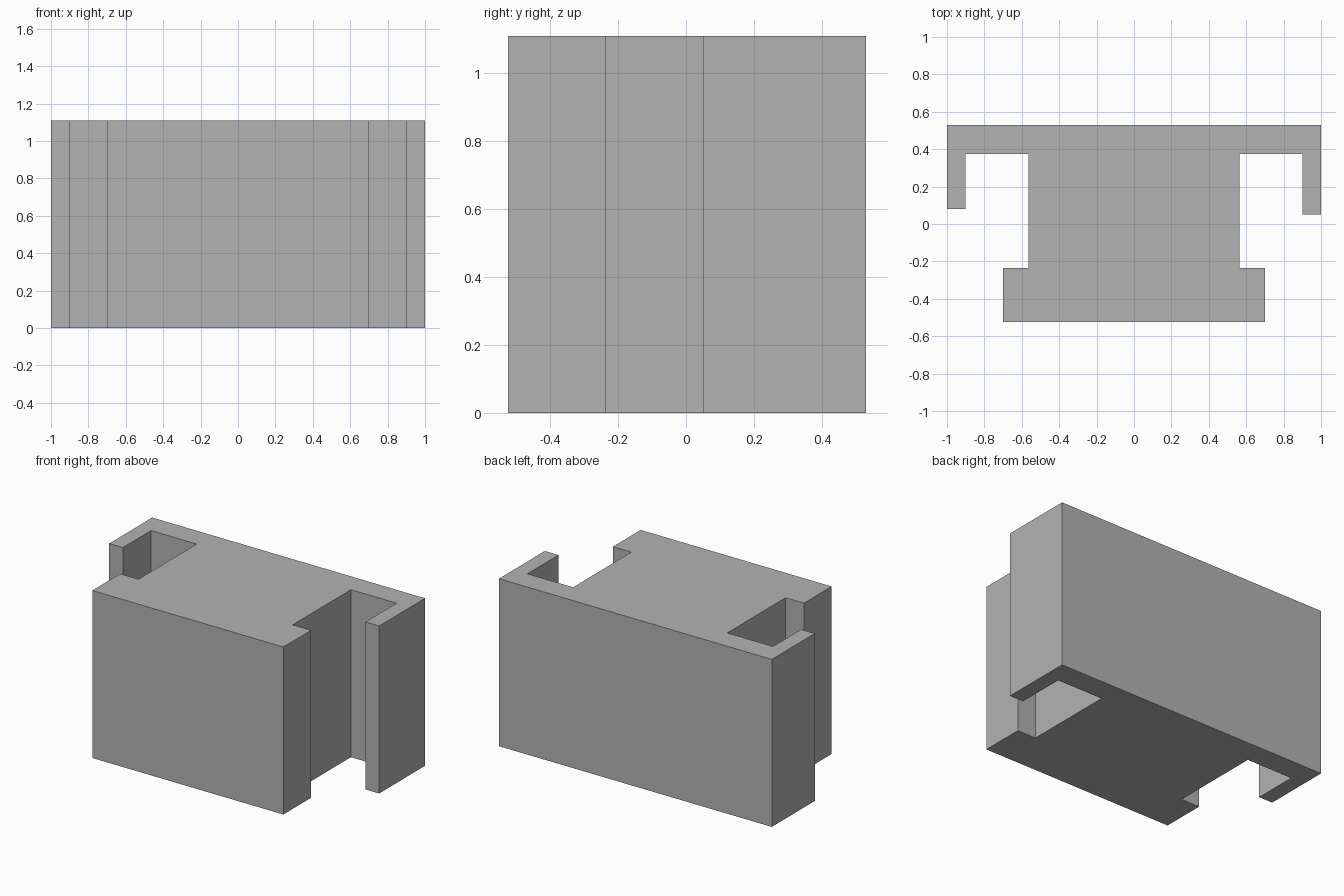
import bpy
import bmesh

cube = bpy.data.objects.get("Cube")
if cube:
    bpy.data.objects.remove(cube, do_unlink=True)

HEIGHT = 1.11

# Plain grey material
grey = bpy.data.materials.new("plain_grey")
grey.use_nodes = True
colour = (0.45, 0.45, 0.45, 1)
grey.diffuse_color = colour
grey.node_tree.nodes["Principled BSDF"].inputs["Base Color"].default_value = colour


def half_profile(lip_end):
    """Right half of the cross-section, from front to back."""
    return [(0.70, -0.525), (0.70, -0.235), (0.565, -0.235), (0.565, 0.375),
            (0.90, 0.375), (0.90, lip_end), (1.0, lip_end), (1.0, 0.53)]


# Slotted block: one outline, with a slightly shorter lip on the right
right_side = half_profile(0.08)
left_side = half_profile(0.05)
outline = left_side + [(-x, y) for x, y in reversed(right_side)]

bm = bmesh.new()
base = bm.faces.new([bm.verts.new((x, y, 0)) for x, y in outline])
extruded = bmesh.ops.extrude_face_region(bm, geom=[base])
top_verts = [g for g in extruded["geom"] if isinstance(g, bmesh.types.BMVert)]
bmesh.ops.translate(bm, verts=top_verts, vec=(0, 0, HEIGHT))
if not any(f.calc_center_median().z < 1e-4 for f in bm.faces):
    bm.faces.new([v for v in bm.verts if v.co.z < 1e-4])
bmesh.ops.recalc_face_normals(bm, faces=bm.faces)

mesh = bpy.data.meshes.new("slotted_block")
bm.to_mesh(mesh)
bm.free()
mesh.materials.append(grey)
block = bpy.data.objects.new("slotted_block", mesh)
bpy.context.collection.objects.link(block)
